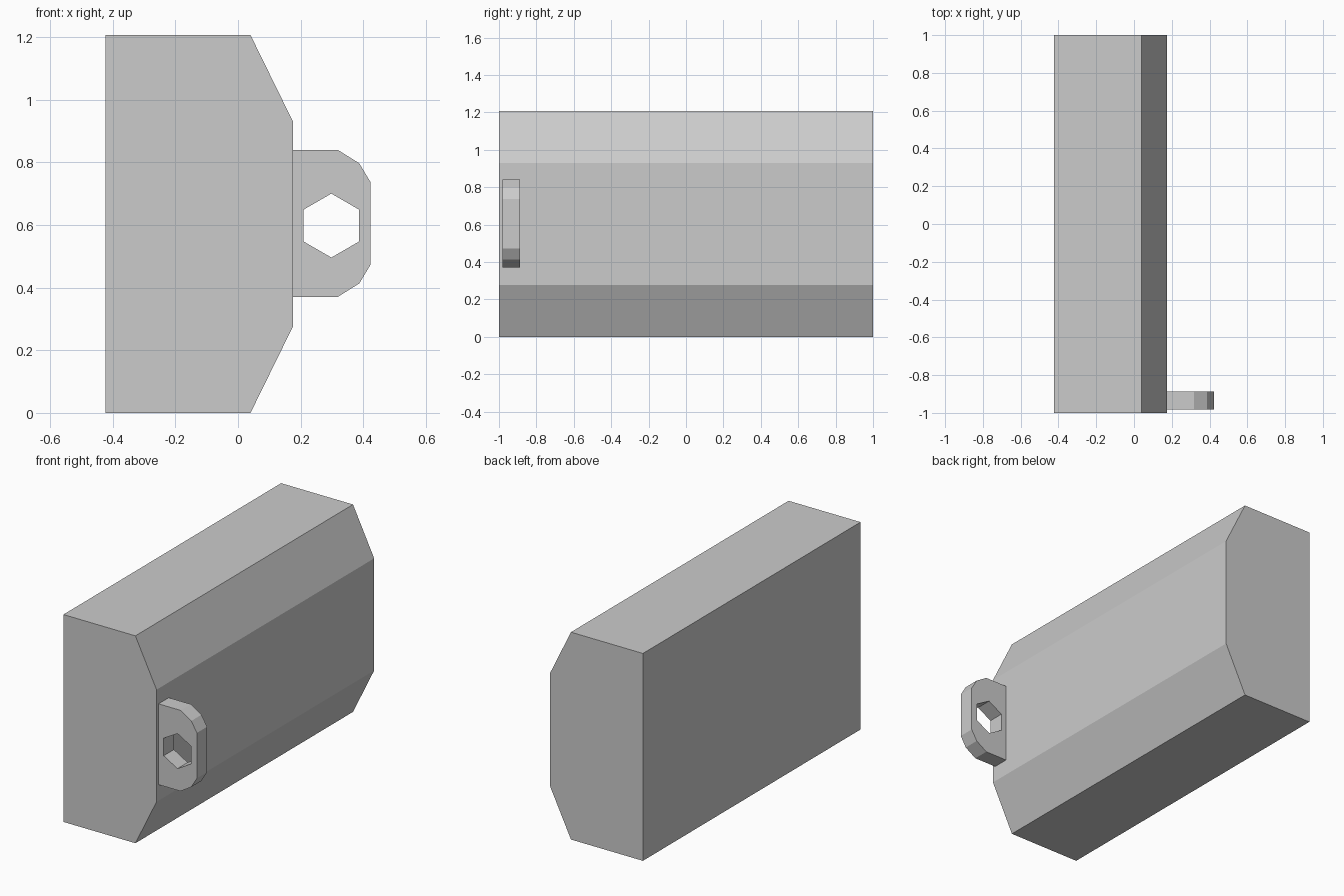
import bpy, bmesh, math

if "Cube" in bpy.data.objects:
    bpy.data.objects.remove(bpy.data.objects["Cube"])


def extrude_profile(name, loops, y0, y1):
    """Fill x/z loops (outer first, then holes) and extrude from y0 to y1."""
    bm = bmesh.new()
    edges = []
    for pts in loops:
        vs = [bm.verts.new((x, y0, z)) for x, z in pts]
        edges += [bm.edges.new((vs[i - 1], vs[i])) for i in range(len(vs))]
    bmesh.ops.triangle_fill(bm, edges=edges, use_beauty=True)
    ext = bmesh.ops.extrude_face_region(bm, geom=bm.faces[:], use_keep_orig=True)
    top = [g for g in ext["geom"] if isinstance(g, bmesh.types.BMVert)]
    bmesh.ops.translate(bm, verts=top, vec=(0, y1 - y0, 0))
    bmesh.ops.dissolve_limit(bm, angle_limit=0.01, verts=bm.verts[:], edges=bm.edges[:])
    bmesh.ops.recalc_face_normals(bm, faces=bm.faces[:])
    mesh = bpy.data.meshes.new(name)
    bm.to_mesh(mesh)
    bm.free()
    obj = bpy.data.objects.new(name, mesh)
    bpy.context.collection.objects.link(obj)
    return obj


def mirrored(half, mid):
    """Complete an outline by reflecting its lower half about z = mid."""
    return half + [(x, 2 * mid - z) for x, z in reversed(half)]


# Main block with two chamfered long edges
body = mirrored([(-0.423, 0), (0.04, 0), (0.176, 0.277)], 0.603)
extrude_profile("body", [body], -1, 1)

# Side lug with a hexagonal eye
lug = mirrored([(0.176, 0.37), (0.318, 0.37), (0.387, 0.413), (0.423, 0.473)], 0.605)
eye = [(0.298 + 0.102 * math.sin(math.tau * i / 6),
        0.598 + 0.102 * math.cos(math.tau * i / 6)) for i in range(6)]
extrude_profile("lug", [lug, eye], -0.982, -0.888)
